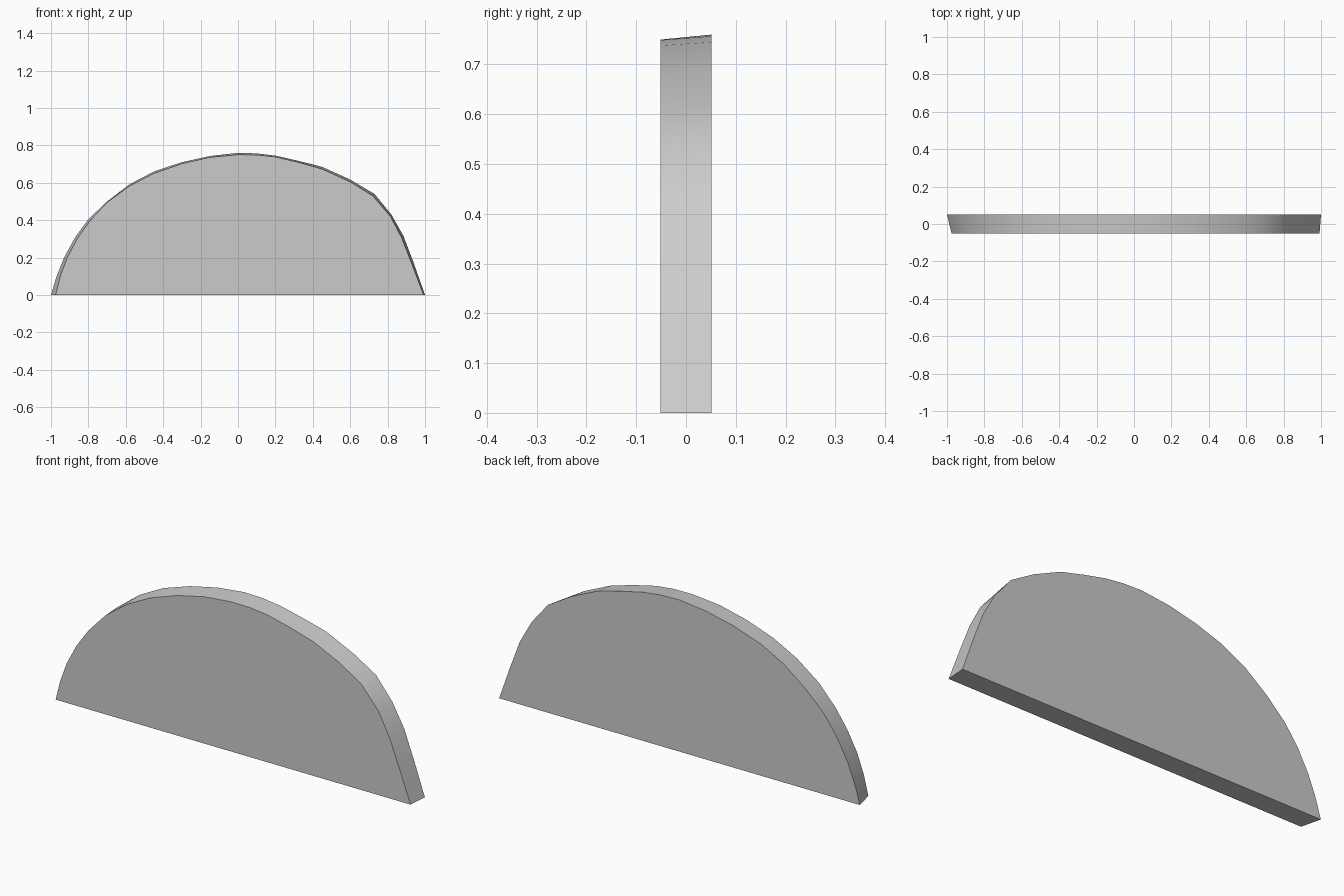
import bpy, bmesh

if "Cube" in bpy.data.objects:
    bpy.data.objects.remove(bpy.data.objects["Cube"])

# Arched outlines (x, z) of the rear and the slightly smaller front face
BACK = [(-1, 0), (-.97, .1), (-.93, .2), (-.87, .31), (-.8, .405), (-.7, .5),
        (-.58, .592), (-.45, .66), (-.3, .71), (-.15, .743), (0, .76), (.1, .757),
        (.2, .745), (.32, .718), (.45, .685), (.6, .617), (.73, .54), (.82, .43),
        (.885, .315), (.94, .17), (1, 0)]
FRONT = [(-.975, 0), (-.95, .1), (-.913, .2), (-.86, .3), (-.793, .395), (-.7, .495),
         (-.58, .583), (-.45, .65), (-.3, .702), (-.15, .736), (0, .75), (.1, .749),
         (.2, .738), (.32, .71), (.45, .673), (.6, .605), (.72, .53), (.815, .42),
         (.875, .305), (.93, .165), (.992, 0)]


def loft_panel(name, front, back, half_depth):
    bm = bmesh.new()
    f = [bm.verts.new((x, -half_depth, z)) for x, z in front]
    b = [bm.verts.new((x, half_depth, z)) for x, z in back]
    bm.faces.new(f)
    bm.faces.new(b[::-1])
    n = len(f)
    for i in range(n):
        j = (i + 1) % n
        bm.faces.new((f[i], b[i], b[j], f[j]))
    bmesh.ops.recalc_face_normals(bm, faces=bm.faces)
    mesh = bpy.data.meshes.new(name)
    bm.to_mesh(mesh)
    bm.free()
    obj = bpy.data.objects.new(name, mesh)
    bpy.context.collection.objects.link(obj)
    return obj


# Half-round panel with a bevelled rim
panel = loft_panel("half_round_panel", FRONT, BACK, 0.051)
bpy.context.view_layer.objects.active = panel
panel.select_set(True)
bpy.ops.object.shade_smooth_by_angle(angle=0.5)
